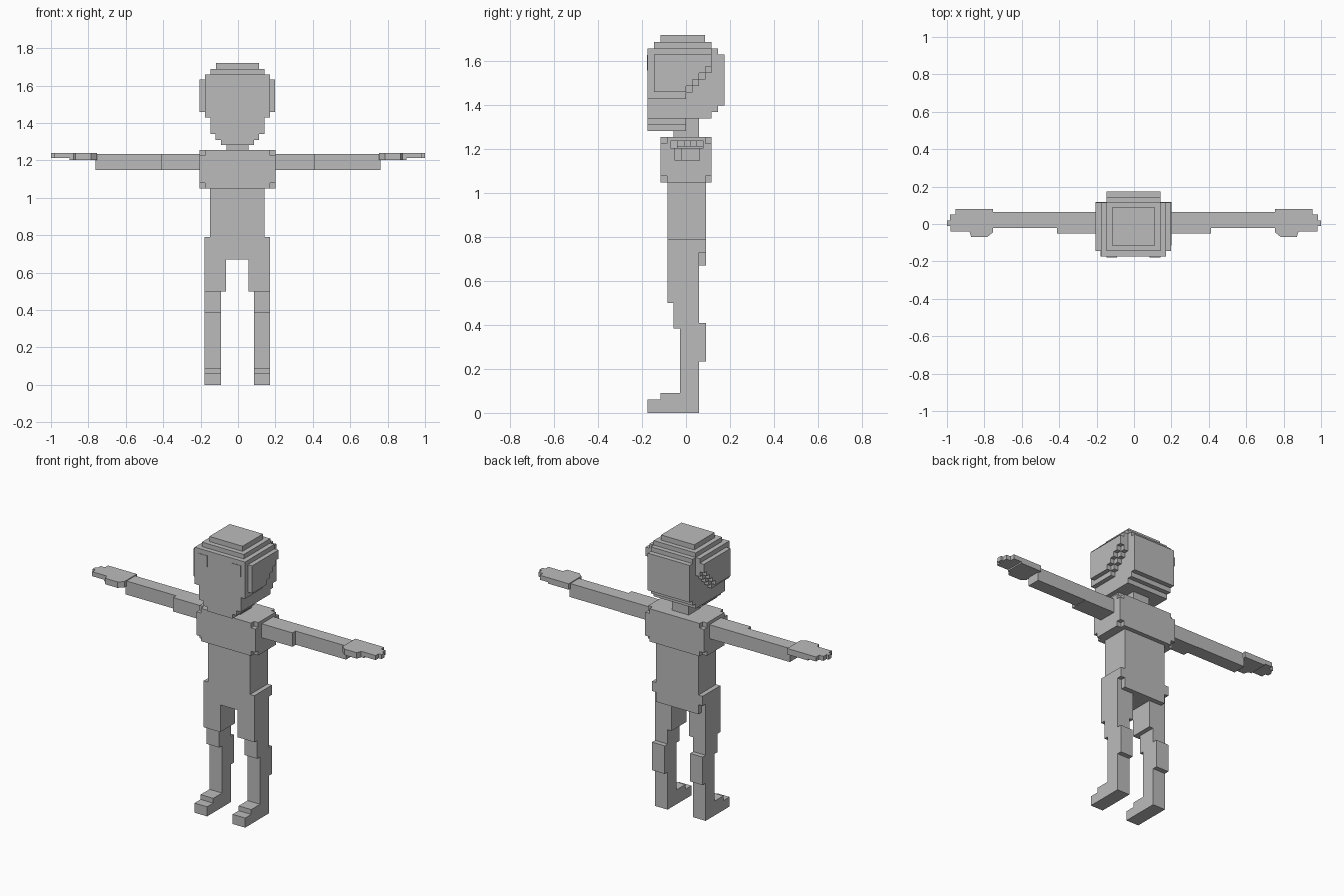
import bpy, bmesh
from mathutils import Vector

if "Cube" in bpy.data.objects:
    bpy.data.objects.remove(bpy.data.objects["Cube"])

grey = bpy.data.materials.new("plain grey")
grey.diffuse_color = (0.5, 0.5, 0.5, 1)
grey.use_nodes = True
grey.node_tree.nodes["Principled BSDF"].inputs["Base Color"].default_value = grey.diffuse_color
V = 0.0293      # size of one block step
CX = -0.003     # the body sits slightly off the middle


def finish(name, bm, mirror=False):
    if mirror:
        geo = bmesh.ops.duplicate(bm, geom=bm.verts[:] + bm.edges[:] + bm.faces[:])["geom"]
        for v in geo:
            if isinstance(v, bmesh.types.BMVert):
                v.co.x = -v.co.x
        bmesh.ops.reverse_faces(bm, faces=[f for f in geo if isinstance(f, bmesh.types.BMFace)])
    me = bpy.data.meshes.new(name)
    bm.to_mesh(me)
    bm.free()
    me.materials.append(grey)
    ob = bpy.data.objects.new(name, me)
    bpy.context.collection.objects.link(ob)
    return ob


def box(bm, x0, x1, y0, y1, z0, z1):
    vs = bmesh.ops.create_cube(bm, size=1)["verts"]
    for v in vs:
        v.co = Vector(((x0 + x1) / 2 + v.co.x * (x1 - x0),
                       (y0 + y1) / 2 + v.co.y * (y1 - y0),
                       (z0 + z1) / 2 + v.co.z * (z1 - z0)))


def blocks(name, boxes, mirror=False, cx=CX):
    bm = bmesh.new()
    for b in boxes:
        box(bm, *b)
    ob = finish(name, bm, mirror)
    ob.location.x = cx
    return ob


def prism(bm, outline, axis, lo, hi):
    """Extrude an outline along x (points are y,z) or along z (points are x,y)."""
    at = (lambda p, t: (t, *p)) if axis == "x" else (lambda p, t: (*p, t))
    f = bm.faces.new([bm.verts.new(at(p, lo)) for p in outline])
    ext = bmesh.ops.extrude_face_region(bm, geom=[f])["geom"]
    step = Vector(at((0, 0), hi - lo))
    bmesh.ops.translate(bm, vec=step, verts=[g for g in ext if isinstance(g, bmesh.types.BMVert)])
    bmesh.ops.recalc_face_normals(bm, faces=bm.faces[:])


# head: stepped crown, main block, stepped nape and chin
blocks("head", [
    (-.115, .115, -.115, .087, 1.688, 1.72),
    (-.145, .145, -.145, .116, 1.66, 1.688),
    (-.145, .145, -.175, .145, 1.632, 1.66),
    (-.145, .145, -.175, .175, 1.40, 1.632),
    (-.145, .145, -.175, .145, 1.37, 1.40),
    (-.145, .145, -.175, .116, 1.34, 1.37),
    (-.116, .116, -.175, 0, 1.31, 1.34),
    (-.088, .088, -.175, 0, 1.283, 1.31)])

# side plates of the head with a stair-shaped lower back edge
bm = bmesh.new()
for x0, x1, front, top, low, back in ((.145, .174, -.175, 1.66, 1.43, .116),
                                      (.174, .202, -.145, 1.632, 1.46, .116)):
    prof = [(back, top), (front, top), (front, low), (0, low)]
    y, z = 0, low
    while y < back - .01:
        z += V
        prof.append((y, z))
        y = min(y + V, back)
        prof.append((y, z))
    prism(bm, prof, "x", x0, x1)
finish("head_sides", bm, True).location.x = CX

# thin fringe on the forehead corners
blocks("fringe", [(.087, .145, -.178, -.17, 1.56, 1.63)], True)

blocks("neck", [(-.058, .058, -.058, .06, 1.25, 1.345)])

# chest: block with its eight corner cubes left out
blocks("chest", [(-.174, .174, -.115, .117, 1.05, 1.255),
                 (-.203, .203, -.086, .088, 1.05, 1.255),
                 (-.203, .203, -.115, .117, 1.05 + V, 1.255 - V)])

blocks("torso", [(-.146, .146, -.085, .09, .67, 1.05)])

# legs: hip, thigh, knee, shin, calf and foot
blocks("legs", [(.06, .175, -.085, .09, .73, .79),
                (.06, .175, -.085, .06, .50, .73),
                (.088, .175, -.056, .06, .385, .50),
                (.088, .175, -.028, .06, .09, .385),
                (.088, .175, .06, .09, .235, .41),
                (.088, .175, -.115, .06, .06, .09),
                (.088, .175, -.175, .06, 0, .06)], True)

# arms: upper arm, then a narrower forearm
blocks("arms", [(.19, .413, -.052, .063, 1.148, 1.235),
                (.413, .762, -.022, .063, 1.15, 1.235)], True, 0)

# hands: palm with chamfered thumb and four stepped fingers
bm = bmesh.new()
prism(bm, [(.755, .08), (.755, -.045), (.785, -.07), (.87, -.07), (.88, -.04),
           (.9, -.04), (.9, .08)], "z", 1.203, 1.24)
for i, tip in enumerate((.98, 1.0, .985, .955)):
    box(bm, .9, tip, -.04 + i * .03, -.01 + i * .03, 1.212, 1.24)
finish("hands", bm, True)
